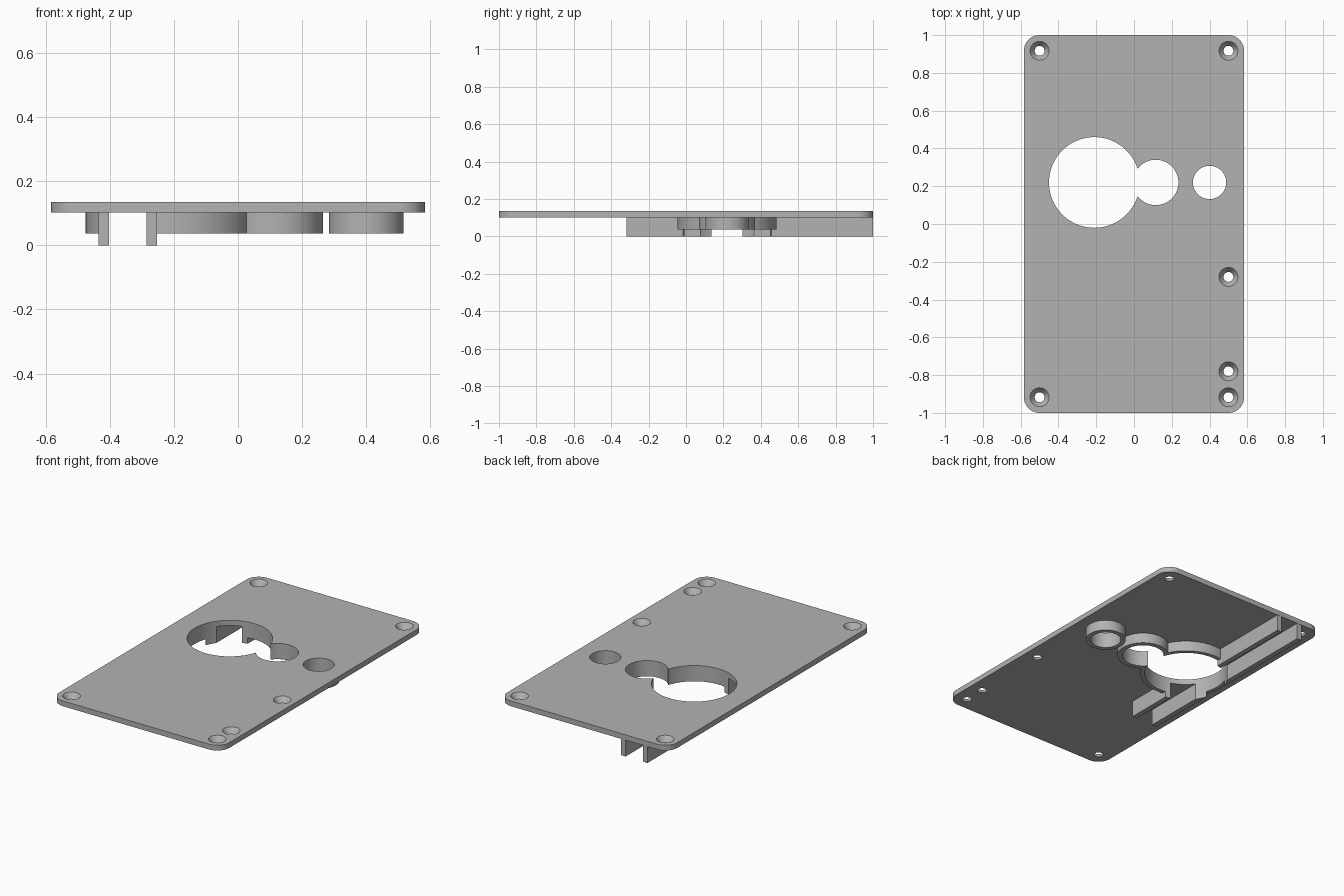
import bpy
import bmesh
from math import radians, sin, cos
from mathutils import Matrix

if "Cube" in bpy.data.objects:
    bpy.data.objects.remove(bpy.data.objects["Cube"])

TOP, UNDER, RIM = 0.135, 0.102, 0.037
HALF_W, HALF_L, CORNER = 0.583, 1.0, 0.083
HOLE_Y = 0.22

grey = bpy.data.materials.new("plain grey")
grey.use_nodes = True
grey.diffuse_color = (0.45, 0.45, 0.45, 1)
grey.node_tree.nodes["Principled BSDF"].inputs["Base Color"].default_value = (0.45, 0.45, 0.45, 1)


def make(name, bm):
    bmesh.ops.recalc_face_normals(bm, faces=bm.faces)
    mesh = bpy.data.meshes.new(name)
    bm.to_mesh(mesh)
    bm.free()
    mesh.materials.append(grey)
    ob = bpy.data.objects.new(name, mesh)
    bpy.context.collection.objects.link(ob)
    return ob


def cylinder(name, x, y, z0, z1, r0, r1=None, sides=96):
    bm = bmesh.new()
    bmesh.ops.create_cone(bm, cap_ends=True, segments=sides, radius1=r0,
                          radius2=r0 if r1 is None else r1, depth=z1 - z0,
                          matrix=Matrix.Translation((x, y, (z0 + z1) / 2)))
    return make(name, bm)


def box(name, x0, x1, y0, y1, z0, z1):
    bm = bmesh.new()
    bmesh.ops.create_cube(bm, size=1)
    bmesh.ops.scale(bm, vec=(x1 - x0, y1 - y0, z1 - z0), verts=bm.verts)
    bmesh.ops.translate(bm, vec=((x0 + x1) / 2, (y0 + y1) / 2, (z0 + z1) / 2), verts=bm.verts)
    return make(name, bm)


def select(ob):
    bpy.ops.object.select_all(action='DESELECT')
    ob.select_set(True)
    bpy.context.view_layer.objects.active = ob


def combine(ob, other, operation='DIFFERENCE'):
    select(ob)
    mod = ob.modifiers.new("combine", 'BOOLEAN')
    mod.operation, mod.solver, mod.object = operation, 'EXACT', other
    bpy.ops.object.modifier_apply(modifier=mod.name)
    bpy.data.objects.remove(other)


def bore(x, r):
    return cylinder("bore", x, HOLE_Y, -0.1, 0.3, r)


# Each opening: centre x, hole radius, collar radius
big, medium, small = (-0.21, 0.24, 0.265), (0.115, 0.12, 0.15), (0.4, 0.088, 0.116)

# Rounded plate
bm = bmesh.new()
ring = []
for quarter, (sx, sy) in enumerate([(1, 1), (-1, 1), (-1, -1), (1, -1)]):
    for i in range(13):
        a = radians(quarter * 90 + i * 7.5)
        ring.append(bm.verts.new((sx * (HALF_W - CORNER) + CORNER * cos(a),
                                  sy * (HALF_L - CORNER) + CORNER * sin(a), UNDER)))
face = bm.faces.new(ring)
up = bmesh.ops.extrude_face_region(bm, geom=[face])["geom"]
bmesh.ops.translate(bm, vec=(0, 0, TOP - UNDER),
                    verts=[v for v in up if isinstance(v, bmesh.types.BMVert)])
plate = make("face_plate", bm)

# Large openings and countersunk screw holes
for x, r, _ in (big, medium, small):
    combine(plate, bore(x, r))
edge = HALF_L - CORNER
for x, y in [(-0.5, edge), (0.5, edge), (-0.5, -edge), (0.5, -edge), (0.5, -0.78), (0.5, -0.28)]:
    combine(plate, cylinder("sink", x, y, UNDER, TOP + 0.001, 0.026, 0.051, 48))
    combine(plate, cylinder("screw", x, y, 0, 0.2, 0.026, sides=48))

# Joined collar under the two overlapping openings, slotted between the rails
double_collar = cylinder("double_collar", big[0], HOLE_Y, RIM, UNDER, big[2])
combine(double_collar, cylinder("lobe", medium[0], HOLE_Y, RIM, UNDER, medium[2]), 'UNION')
for x, r, _ in (big, medium):
    combine(double_collar, bore(x, r))
combine(double_collar, box("slot", -0.42, -0.27, -0.5, 0.9, -0.1, 0.3))

# Collar under the small opening
small_collar = cylinder("small_collar", small[0], HOLE_Y, RIM, UNDER, small[2])
combine(small_collar, bore(small[0], small[1]))

# Two long rails, interrupted by the big opening
parts = [plate, double_collar, small_collar]
for name, x in (("outer_rail", -0.435), ("inner_rail", -0.285)):
    rail = box(name, x, x + 0.032, -0.317, HALF_L - 0.001, 0, UNDER)
    combine(rail, bore(big[0], big[1]))
    parts.append(rail)

for ob in parts:
    select(ob)
    bpy.ops.object.shade_smooth_by_angle(angle=radians(30))
